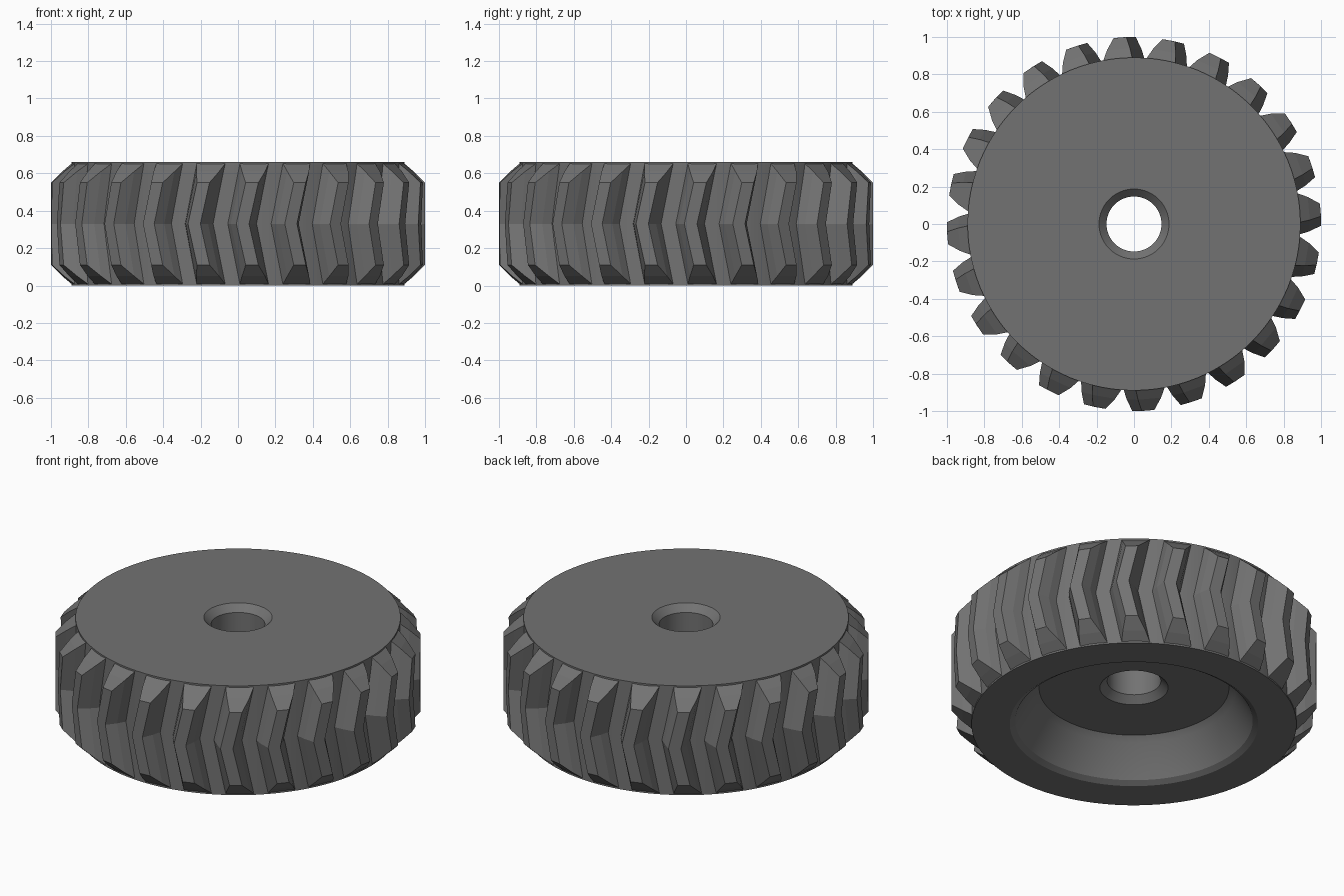
import bpy, bmesh, math

if "Cube" in bpy.data.objects:
    bpy.data.objects.remove(bpy.data.objects["Cube"])

HEIGHT, ROOT, TEETH = 0.66, 0.89, 24
MID = HEIGHT / 2

steel = bpy.data.materials.new("dark_grey_steel")
steel.use_nodes = True
GREY = (0.17, 0.17, 0.17, 1)
steel.diffuse_color = GREY
steel.node_tree.nodes["Principled BSDF"].inputs["Base Color"].default_value = GREY


def finish(name, bm, angle):
    bmesh.ops.recalc_face_normals(bm, faces=bm.faces)
    mesh = bpy.data.meshes.new(name)
    bm.to_mesh(mesh)
    bm.free()
    obj = bpy.data.objects.new(name, mesh)
    mesh.materials.append(steel)
    bpy.context.collection.objects.link(obj)
    bpy.ops.object.select_all(action='DESELECT')
    obj.select_set(True)
    bpy.context.view_layer.objects.active = obj
    bpy.ops.object.shade_smooth_by_angle(angle=math.radians(angle))
    return obj


# Turned body: bored, chamfered, with a dished underside
def lathe(name, profile, steps=96):
    bm = bmesh.new()
    rings = []
    for r, z in profile:
        rings.append([bm.verts.new((r * math.cos(a), r * math.sin(a), z))
                      for a in (math.tau * i / steps for i in range(steps))])
    for k, ring in enumerate(rings):
        nxt = rings[(k + 1) % len(rings)]
        for i in range(steps):
            j = (i + 1) % steps
            bm.faces.new((ring[i], ring[j], nxt[j], nxt[i]))
    return finish(name, bm, 20)


lathe("gear_body", [
    (ROOT, 0), (ROOT, HEIGHT),
    (0.187, HEIGHT), (0.147, HEIGHT - 0.04),
    (0.147, 0.27), (0.187, 0.23),
    (0.52, 0.23), (0.55, 0.2),
    (0.65, 0.02), (0.68, 0),
])

# Herringbone teeth: (radius, half width) from root to tip, ends chamfered
LEVELS = [(ROOT - 0.01, 0.08), (0.94, 0.062), (1.0, 0.034)]
START, SWEEP = 0.1, 0.075


def point(bm, tooth, r, half, z):
    twist = START - SWEEP * (1 - abs(z - MID) / MID)
    a = math.tau * tooth / TEETH + twist + half / r
    return bm.verts.new((r * math.cos(a), r * math.sin(a), z))


bm = bmesh.new()
outline = [(r, -h) for r, h in LEVELS] + [(r, h) for r, h in reversed(LEVELS)]
for tooth in range(TEETH):
    rows = []
    for r, half in outline:
        inset = max(0, r - ROOT)
        rows.append([point(bm, tooth, r, half, z)
                     for z in (inset, MID, HEIGHT - inset)])
    for a, b in zip(rows, rows[1:]):
        for k in range(2):
            bm.faces.new((a[k], b[k], b[k + 1], a[k + 1]))
    for end in (0, 2):
        for k in range(2):
            bm.faces.new((rows[k][end], rows[k + 1][end],
                          rows[4 - k][end], rows[5 - k][end]))
finish("herringbone_teeth", bm, 5)
